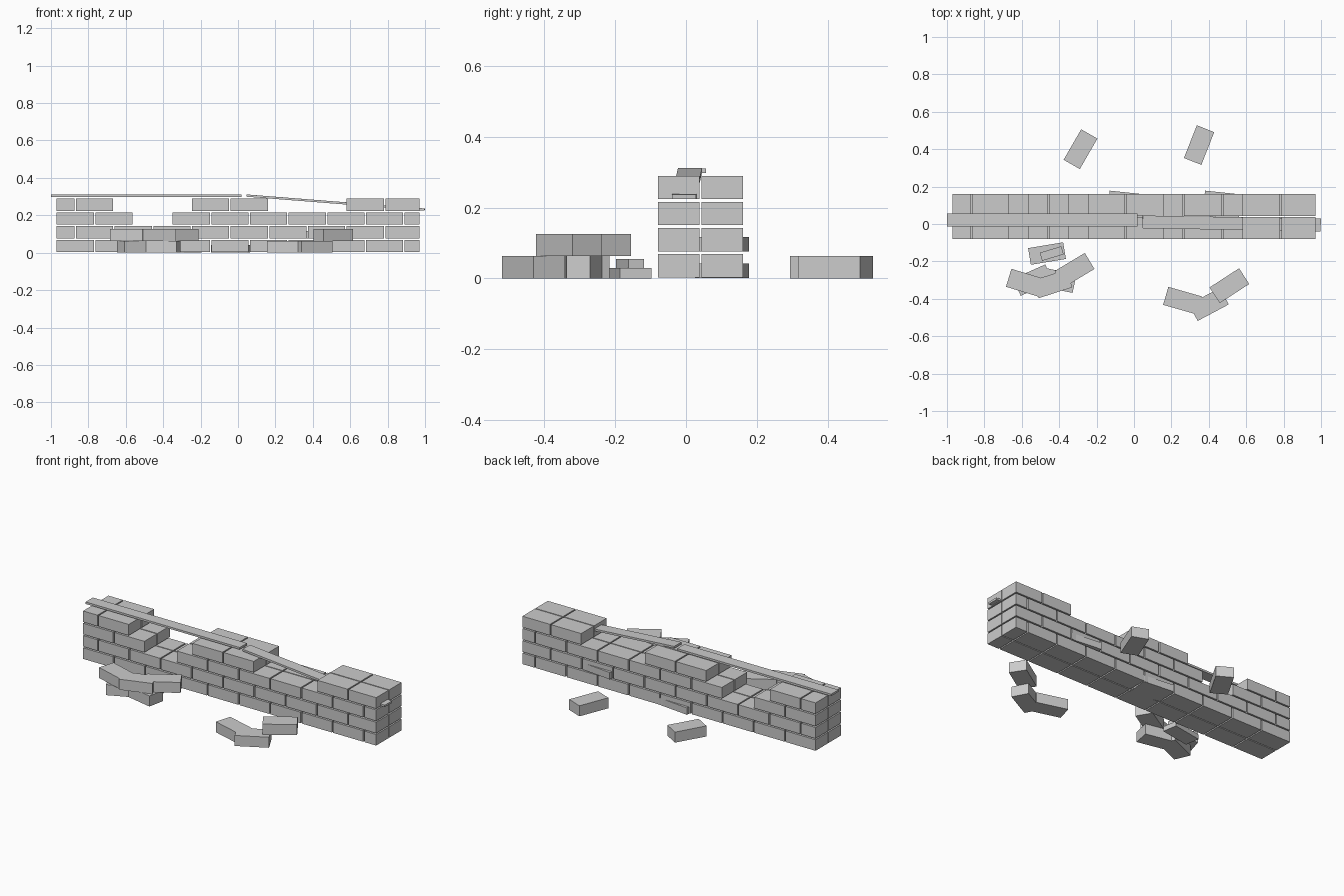
import bpy
from math import radians

cube = bpy.data.objects.get("Cube")
if cube:
    bpy.data.objects.remove(cube, do_unlink=True)

stone = bpy.data.materials.new("stone_grey")
stone.use_nodes = True
GREY = (0.6, 0.6, 0.6, 1)
stone.diffuse_color = GREY
stone.node_tree.nodes["Principled BSDF"].inputs["Base Color"].default_value = GREY


def block(name, center, size, turn=0, pitch=0):
    """A plain box, turned about z and pitched about y (degrees)."""
    bpy.ops.mesh.primitive_cube_add(size=1, location=center,
                                    rotation=(0, radians(pitch), radians(turn)))
    ob = bpy.context.object
    ob.name = name
    ob.scale = size
    bpy.ops.object.transform_apply(location=False, rotation=False, scale=True)
    ob.data.materials.append(stone)
    return ob


# Wall: four courses, two bricks deep, alternate courses shifted half a brick
END, PITCH, GAP = 0.97, 0.2068, 0.008
COURSE, HEIGHT, DEPTH = 0.0735, 0.066, 0.117
HOLES = {2: [(-0.56, -0.36)], 3: [(-0.66, -0.26), (0.17, 0.57)]}
for course in range(4):
    left = -END - (PITCH / 2 if course % 2 else 0)
    while left < END:
        x0, x1 = max(left, -END), min(left + PITCH - GAP, END)
        left += PITCH
        mid = (x0 + x1) / 2
        if any(a < mid < b for a, b in HOLES.get(course, [])):
            continue
        for layer, y in (("front", -0.0205), ("back", 0.1025)):
            block(f"wall_brick_{layer}", (mid, y, 0.003 + course * COURSE + HEIGHT / 2),
                  (x1 - x0, DEPTH, HEIGHT))

# Thin bricks pushed askew out of the back face
for x, z in ((-0.04, 0.021), (0.47, 0.096)):
    block("askew_brick", (x, 0.102, z), (0.195, 0.133, 0.041), -6)

# Loose bricks lying around the wall: x, y, layer, turn
BRICK = (0.188, 0.1, 0.063)
for x, y, layer, turn in (
        (-0.286, 0.40, 0, 60), (0.348, 0.422, 0, 68.5),
        (0.26, -0.41, 0, -16), (0.40, -0.43, 0, 28), (0.51, -0.33, 1, 33),
        (-0.54, -0.30, 0, 24), (-0.41, -0.30, 0, -12),
        (-0.58, -0.315, 1, -17), (-0.435, -0.32, 1, 18), (-0.318, -0.246, 1, 31)):
    block("loose_brick", (x, y, BRICK[2] * (layer + 0.5)), BRICK, turn)

# Broken slabs stacked by the front
block("broken_slab", (-0.465, -0.158, 0.0145), (0.19, 0.09, 0.029), 9.5)
block("broken_chip", (-0.44, -0.158, 0.042), (0.12, 0.045, 0.026), 17)

# Planks: one flat on top, one fallen into the wall
block("flat_plank", (-0.49, 0.022, 0.304), (1.02, 0.069, 0.012))
block("fallen_plank", (0.522, 0.003, 0.268), (0.955, 0.068, 0.012), -1, 4.5)
